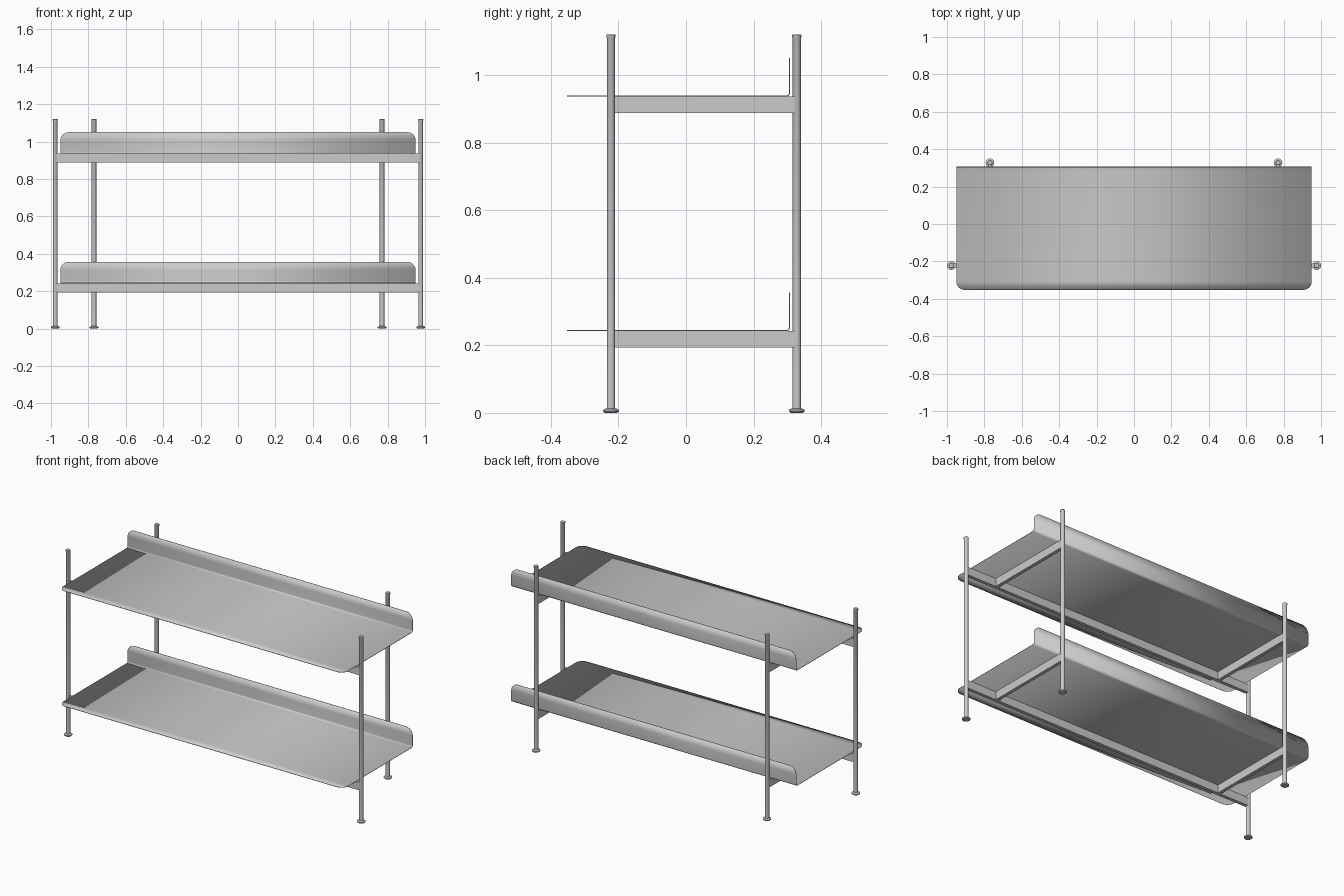
import bpy, bmesh, math

if "Cube" in bpy.data.objects:
    bpy.data.objects.remove(bpy.data.objects["Cube"])

FX, FY = 0.977, -0.222      # front posts
BX, BY = 0.77, 0.328        # back posts
SHELF_Z = (0.245, 0.939)    # shelf top heights
THICK = 0.003


def make_object(name, bm):
    bmesh.ops.recalc_face_normals(bm, faces=bm.faces)
    mesh = bpy.data.meshes.new(name)
    bm.to_mesh(mesh)
    bm.free()
    obj = bpy.data.objects.new(name, mesh)
    bpy.context.collection.objects.link(obj)
    return obj


def smooth(obj, angle=35):
    bpy.ops.object.select_all(action='DESELECT')
    obj.select_set(True)
    bpy.context.view_layer.objects.active = obj
    bpy.ops.object.shade_smooth_by_angle(angle=math.radians(angle))


def mirror_x(obj):
    obj.modifiers.new("Mirror", 'MIRROR').use_axis = (True, False, False)


def lathe(name, profile, x, y, sides=24):
    """Closed turned solid from (radius, z) points, mirrored across x."""
    bm = bmesh.new()
    rings = [[bm.verts.new((x + r * math.cos(2 * math.pi * i / sides),
                            y + r * math.sin(2 * math.pi * i / sides), z))
              for i in range(sides)] for r, z in profile]
    for a, b in zip(rings, rings[1:]):
        for i in range(sides):
            j = (i + 1) % sides
            bm.faces.new((a[i], a[j], b[j], b[i]))
    bm.faces.new(rings[0])
    bm.faces.new(rings[-1])
    obj = make_object(name, bm)
    smooth(obj)
    mirror_x(obj)
    return obj


def box(name, x0, x1, y0, y1, z0, z1):
    bm = bmesh.new()
    bmesh.ops.create_cube(bm, size=1)
    for v in bm.verts:
        v.co = ((x0 + x1) / 2 + v.co.x * (x1 - x0),
                (y0 + y1) / 2 + v.co.y * (y1 - y0),
                (z0 + z1) / 2 + v.co.z * (z1 - z0))
    return make_object(name, bm)


def shelf(name, top, y0=-0.352, y1=0.308, half=0.95, lip=0.114,
          corner=0.045, bend=0.012, n=10):
    """Bent sheet: rows of (half width, y, z) from front edge to lip top."""
    rows = []
    arc = [math.pi / 2 * i / n for i in range(n + 1)]
    for a in arc:                                   # rounded front corners
        rows.append((half - corner * (1 - math.sin(a)),
                     y0 + corner * (1 - math.cos(a)), 0))
    for i in range(7):                              # bend into the lip
        a = math.pi / 2 * i / 6
        rows.append((half, y1 - bend + bend * math.sin(a),
                     bend * (1 - math.cos(a))))
    for a in reversed(arc):                         # rounded lip corners
        rows.append((half - corner * (1 - math.sin(a)), y1,
                     lip - corner * (1 - math.cos(a))))
    bm = bmesh.new()
    z = top - THICK
    pairs = [(bm.verts.new((-w, y, z + dz)), bm.verts.new((w, y, z + dz)))
             for w, y, dz in rows]
    for a, b in zip(pairs, pairs[1:]):
        bm.faces.new((a[0], a[1], b[1], b[0]))
    # thicken upward / toward the inside of the bend
    bm.normal_update()
    flip = bm.faces[:][0].normal.z < 0 if len(bm.faces) else False
    mesh = bpy.data.meshes.new(name)
    bm.to_mesh(mesh)
    bm.free()
    obj = bpy.data.objects.new(name, mesh)
    bpy.context.collection.objects.link(obj)
    smooth(obj)
    mod = obj.modifiers.new("Thickness", 'SOLIDIFY')
    mod.thickness = THICK
    mod.offset = -1 if flip else 1
    return obj


# Posts with bevelled caps, and round feet
post = [(0.0125, 0.012), (0.0125, 1.11), (0.0137, 1.112),
        (0.0137, 1.118), (0.012, 1.12)]
foot = [(0.018, 0.0), (0.023, 0.004), (0.023, 0.009), (0.016, 0.013)]
for side, x, y in (("front", FX, FY), ("back", BX, BY)):
    lathe(side + "_posts", post, x, y)
    lathe(side + "_feet", foot, x, y)

# Shelves with the rails that carry them
for level, top in zip(("lower", "upper"), SHELF_Z):
    shelf(level + "_shelf", top)
    z1 = top - THICK
    z0 = z1 - 0.048
    box(level + "_front_rail", -FX, FX, FY - 0.010, FY + 0.010, z0, z1)
    mirror_x(box(level + "_side_rails", BX - 0.010, BX + 0.010,
                 FY + 0.010, BY, z0, z1))
